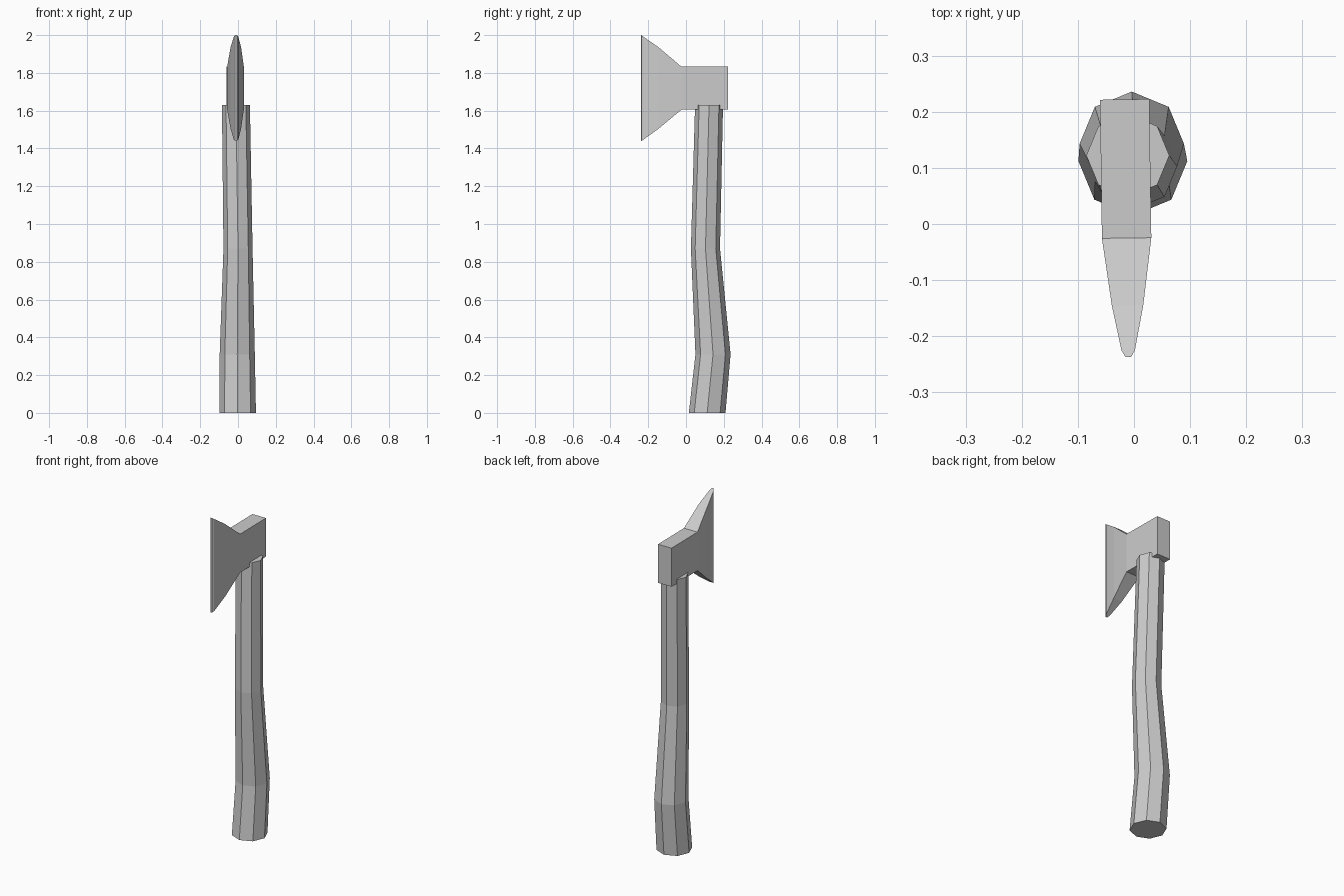
import bpy
import bmesh
from math import cos, sin, pi, radians
from mathutils import Matrix, Vector

cube = bpy.data.objects.get("Cube")
if cube:
    bpy.data.objects.remove(cube)

GREY = (0.6, 0.6, 0.6, 1)
grey = bpy.data.materials.new("plain grey")
grey.use_nodes = True
grey.diffuse_color = GREY
grey.node_tree.nodes["Principled BSDF"].inputs["Base Color"].default_value = GREY


def loft(name, rings):
    """Skin a closed, flat-shaded solid through rings of equal point count."""
    bm = bmesh.new()
    loops = [[bm.verts.new(p) for p in ring] for ring in rings]
    for a, b in zip(loops, loops[1:]):
        for i in range(len(a)):
            j = (i + 1) % len(a)
            bm.faces.new((a[i], a[j], b[j], b[i]))
    bm.faces.new(loops[0])
    bm.faces.new(loops[-1])
    bmesh.ops.recalc_face_normals(bm, faces=bm.faces)
    mesh = bpy.data.meshes.new(name)
    bm.to_mesh(mesh)
    bm.free()
    mesh.materials.append(grey)
    obj = bpy.data.objects.new(name, mesh)
    bpy.context.collection.objects.link(obj)
    return obj


def octagon(x, y, z, r):
    return [Vector((x + r * cos(i * pi / 4), y + r * sin(i * pi / 4), z))
            for i in range(8)]


# Handle: bent eight-sided shaft, (centre x, centre y, height, radius)
loft("handle", [octagon(*s) for s in (
    (-0.002, 0.112, 0.0, 0.097),
    (-0.004, 0.143, 0.31, 0.093),
    (0.0, 0.103, 0.87, 0.077),
    (-0.011, 0.122, 1.63, 0.074))])


def section(y, half_width, bottom, top):
    w = half_width
    return [Vector((x, y, z)) for x, z in
            ((-w, bottom), (w, bottom), (w, top), (-w, top))]


# Axe head: square poll flaring into a thin, tall cutting edge
head = loft("axe_head", [section(*s) for s in (
    (0.222, 0.044, 1.605, 1.833),
    (-0.025, 0.044, 1.605, 1.833),
    (-0.145, 0.028, 1.505, 1.935),
    (-0.225, 0.012, 1.447, 1.991),
    (-0.237, 0.005, 1.44, 2.0))])
head.data.transform(Matrix.Translation((-0.0135, 0, 0)) @ Matrix.Rotation(radians(0.8), 4, "Z"))
